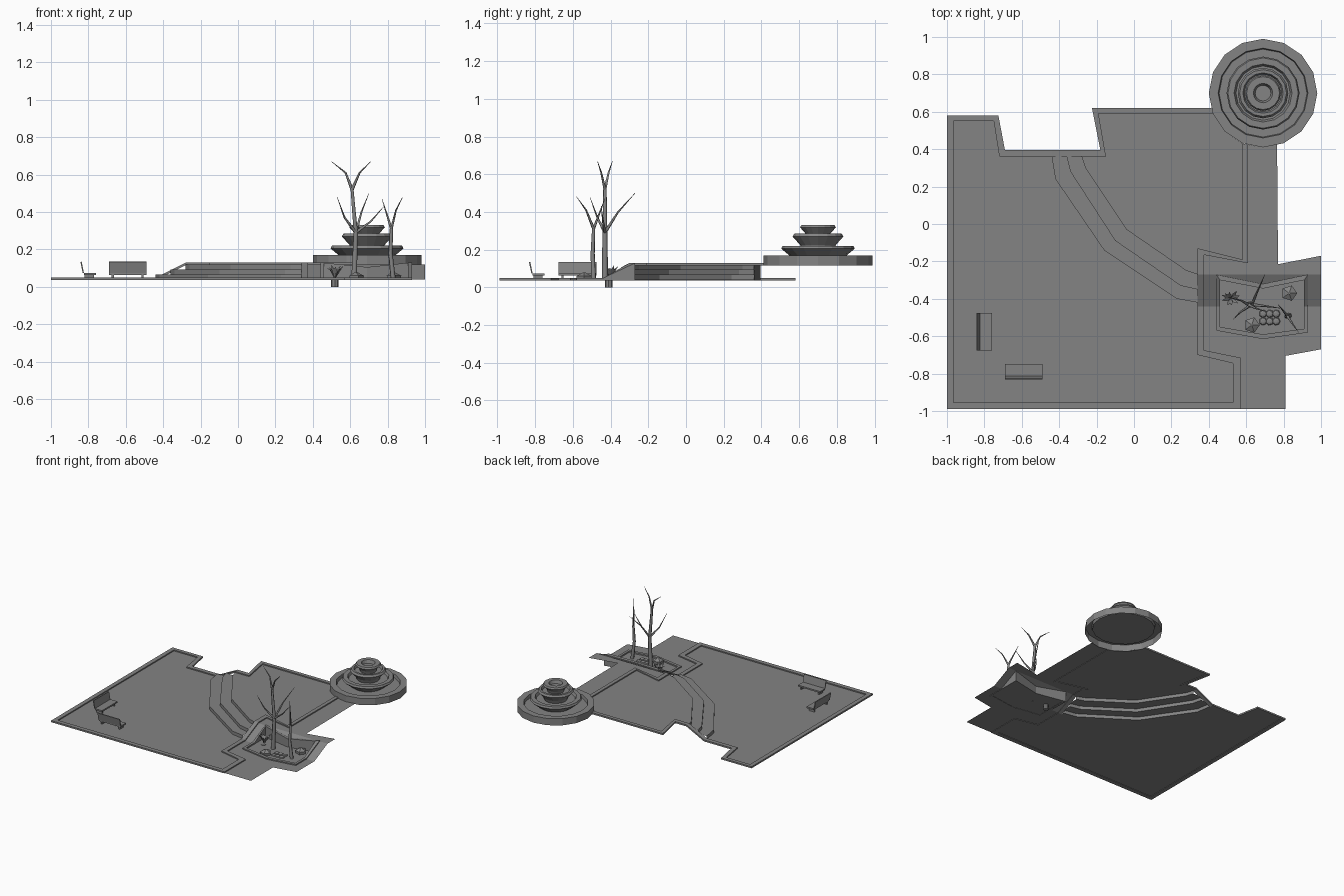
import bpy, bmesh, math, random
from mathutils import Vector, Matrix

if "Cube" in bpy.data.objects:
    bpy.data.objects.remove(bpy.data.objects["Cube"])
random.seed(4)
LOW, HIGH = 0.04, 0.12


def material(name, value):
    m = bpy.data.materials.new(name)
    m.use_nodes = True
    m.diffuse_color = (value, value, value, 1)
    m.node_tree.nodes["Principled BSDF"].inputs["Base Color"].default_value = m.diffuse_color
    return m


GREY = material("stone grey", 0.23)


def finish(name, bm, mat=GREY, fix=True):
    if fix:
        bmesh.ops.recalc_face_normals(bm, faces=bm.faces)
    mesh = bpy.data.meshes.new(name)
    bm.to_mesh(mesh)
    bm.free()
    mesh.materials.append(mat)
    ob = bpy.data.objects.new(name, mesh)
    bpy.context.collection.objects.link(ob)
    return ob


def level(y):
    # The side ground ramps from the lower to the upper terrace
    return LOW + (HIGH - LOW) * min(max((y + 0.44) / 0.17, 0), 1)


def sheet(name, pts, z):
    bm = bmesh.new()
    f = bm.faces.new([bm.verts.new((x, y, z)) for x, y in pts])
    f.normal_update()
    if f.normal.z < 0:
        f.normal_flip()
    finish(name, bm, fix=False)


def curb(name, inner, outer, heights, closed=False, bottom=None, rise=0.009):
    bm = bmesh.new()
    rows = []
    for a, b, z in zip(inner, outer, heights):
        low = z - 0.004 if bottom is None else bottom
        rows.append([bm.verts.new(p) for p in (
            (*a, low), (*a, z + rise), (*b, z + rise), (*b, low))])
    n = len(rows)
    for i in range(n if closed else n - 1):
        p, q = rows[i], rows[(i + 1) % n]
        for k in range(4):
            bm.faces.new((p[k], p[(k + 1) % 4], q[(k + 1) % 4], q[k]))
    if not closed:
        bm.faces.new(rows[0])
        bm.faces.new(rows[-1])
    finish(name, bm)


def box(bm, size, loc, tilt=0):
    m = Matrix.Translation(loc) @ Matrix.Rotation(tilt, 4, 'X') @ Matrix.Diagonal((*size, 1))
    bmesh.ops.create_cube(bm, size=1, matrix=m)


# Step edges, from the lowest riser to the highest
edges = [
    [(-.44, .36), (-.42, .24), (-.16, -.14), (.23, -.40), (.34, -.42)],
    [(-.36, .36), (-.34, .28), (-.10, -.09), (.25, -.33), (.34, -.35)],
    [(-.28, .36), (-.26, .30), (-.04, -.03), (.28, -.25), (.34, -.27)],
]
RISE = (HIGH - LOW) / 3

# Terraces
back_in = [(-.965, -.955), (-.965, .55), (-.75, .55), (-.72, .36), (-.44, .36),
           (-.28, .36), (-.15, .36), (-.19, .59), (.422, .59)]
back_out = [(-1, -.99), (-1, .58), (-.725, .58), (-.69, .395), (-.44, .395),
            (-.28, .395), (-.18, .395), (-.225, .62), (.416, .62)]
side_in = [(.58, .43), (.58, -.19), (.34, -.13), (.34, -.27), (.34, -.44),
           (.34, -.70), (.53, -.745), (.53, -.955), (-.965, -.955)]
side_out = [(.61, .425), (.61, -.21), (.375, -.165), (.375, -.27), (.375, -.44),
            (.375, -.675), (.57, -.715), (.57, -.99), (-1, -.99)]
sheet("lower_terrace", back_in[:4] + edges[0] + side_in[4:8], LOW)
sheet("upper_terrace", back_in[6:] + [(.485, .495)] + side_in[:3] + edges[2][::-1], HIGH)
curb("back_curb", back_in, back_out, [LOW] * 5 + [HIGH] * 4)
curb("side_curb", side_in, side_out, [HIGH] * 4 + [LOW] * 5)

# Steps
bm = bmesh.new()
for i, line in enumerate(edges):
    z = LOW + RISE * i
    for p, q in zip(line, line[1:]):
        bm.faces.new([bm.verts.new(v) for v in (
            (*p, z), (*q, z), (*q, z + RISE), (*p, z + RISE))][::-1])
    if i < 2:
        nxt = edges[i + 1]
        for k in range(len(line) - 1):
            f = bm.faces.new([bm.verts.new((*v, z + RISE)) for v in (
                line[k], line[k + 1], nxt[k + 1], nxt[k])])
            f.normal_update()
            if f.normal.z < 0:
                f.normal_flip()
finish("steps", bm, fix=False)

# Side ground with a hole for the planter
pit_out = [(.44, -.27), (.69, -.32), (.93, -.27), (.93, -.44), (.93, -.58),
           (.69, -.615), (.44, -.57), (.44, -.44)]
pit_in = [(.46, -.30), (.69, -.345), (.91, -.30), (.91, -.44), (.91, -.56),
          (.69, -.59), (.46, -.55), (.46, -.44)]
rim = [(.61, .425), (.69, .41), (.765, .425), (.77, -.215), (1, -.17), (1, -.67),
       (.81, -.705), (.81, -.99)] + side_out[7:4:-1] + side_out[2:0:-1]
bm = bmesh.new()
for loop in (rim, pit_out):
    vs = [bm.verts.new((x, y, 0)) for x, y in loop]
    for i, v in enumerate(vs):
        bm.edges.new((v, vs[i - 1]))
bmesh.ops.triangle_fill(bm, use_beauty=True, edges=bm.edges[:], normal=(0, 0, 1))
for y in (-.27, -.44):
    bmesh.ops.bisect_plane(bm, geom=bm.verts[:] + bm.edges[:] + bm.faces[:],
                           plane_co=(0, y, 0), plane_no=(0, 1, 0))
for f in bm.faces:
    f.normal_update()
    if f.normal.z < 0:
        f.normal_flip()
for v in bm.verts:
    v.co.z = level(v.co.y)
finish("side_ground", bm, fix=False)

# Planter
sheet("planter_soil", pit_out, 0.038)
curb("planter_wall", pit_in, pit_out, [level(y) for x, y in pit_out], True, 0.036)


# Fountain: lathed basin and three bowls, each (radius, height)
def lathe(name, profile, center, sides=16):
    bm = bmesh.new()
    rings = []
    for r, z in profile:
        rings.append([bm.verts.new((center[0] + r * math.cos(a), center[1] + r * math.sin(a), z))
                      for a in (2 * math.pi * i / sides for i in range(sides))])
    for p, q in zip(rings, rings[1:]):
        for i in range(sides):
            j = (i + 1) % sides
            bm.faces.new((p[i], p[j], q[j], q[i]))
    bm.faces.new(rings[-1])
    finish(name, bm, fix=False)


spot = (.69, .70)
lathe("fountain_basin", [(.29, .115), (.29, .17), (.24, .17), (.235, .145)], spot)
lathe("fountain_large_bowl", [(.12, .145), (.155, .172), (.195, .205), (.188, .22), (.155, .22), (.145, .20)], spot)
lathe("fountain_middle_bowl", [(.085, .20), (.095, .225), (.135, .27), (.125, .285), (.108, .285), (.10, .265)], spot)
lathe("fountain_small_bowl", [(.06, .265), (.068, .288), (.095, .318), (.088, .33), (.052, .33), (.042, .305)], spot)


# Benches: seat, tilted back and two legs
def bench(name, loc, turn):
    bm = bmesh.new()
    box(bm, (.20, .065, .012), (0, .008, .068))
    box(bm, (.20, .007, .062), (0, -.033, .104), .2)
    for x in (-.08, .08):
        box(bm, (.012, .05, .022), (x, .005, .051))
    bm.transform(Matrix.Translation((*loc, 0)) @ Matrix.Rotation(turn, 4, 'Z'))
    finish(name, bm)


bench("front_bench", (-.59, -.79), 0)
bench("side_bench", (-.80, -.575), -math.pi / 2)


# Trees: tapered tubes along each (point..., start radius, end radius) path
def tree(name, paths):
    cu = bpy.data.curves.new(name, 'CURVE')
    cu.dimensions, cu.bevel_depth, cu.bevel_resolution, cu.use_fill_caps = '3D', 1, 1, True
    for pts, r0, r1 in paths:
        sp = cu.splines.new('POLY')
        sp.points.add(len(pts) - 1)
        for i, p in enumerate(pts):
            sp.points[i].co = (*p, 1)
            sp.points[i].radius = r0 + (r1 - r0) * i / (len(pts) - 1)
    tmp = bpy.data.objects.new(name, cu)
    bpy.context.collection.objects.link(tmp)
    bm = bmesh.new()
    bm.from_mesh(tmp.evaluated_get(bpy.context.evaluated_depsgraph_get()).to_mesh())
    bpy.data.objects.remove(tmp)
    finish(name, bm, fix=False)


fork, top = (.63, -.43, .29), (.61, -.43, .52)
tree("tall_tree", [
    ([(.62, -.43, .038), (.625, -.43, .16), fork, (.62, -.43, .40), top], .017, .009),
    ([top, (.575, -.41, .61), (.50, -.39, .67)], .009, .001),
    ([top, (.65, -.45, .61), (.71, -.47, .67)], .009, .001),
    ([fork, (.66, -.36, .40), (.70, -.27, .50)], .009, .001),
    ([fork, (.57, -.47, .37), (.53, -.51, .48)], .009, .001),
    ([fork, (.71, -.44, .35), (.78, -.45, .43)], .009, .001),
])
fork = (.82, -.49, .31)
tree("short_tree", [
    ([(.83, -.49, .038), (.815, -.495, .18), fork], .014, .009),
    ([fork, (.795, -.46, .39), (.77, -.43, .47)], .008, .001),
    ([fork, (.845, -.53, .41), (.88, -.58, .48)], .008, .001),
])

# Leafy plant: stem and folded leaves
bm = bmesh.new()
bmesh.ops.create_cone(bm, cap_ends=True, segments=8, radius1=.02, radius2=.02, depth=.042,
                      matrix=Matrix.Translation((.518, -.41, .021)))
for i in range(10):
    a = i * 2.4
    d, s = Vector((math.cos(a), math.sin(a), 0)), Vector((-math.sin(a), math.cos(a), 0))
    base, reach = Vector((.518, -.40, .04)), .035 + .02 * random.random()
    mid = base + d * reach * .5 + Vector((0, 0, .05))
    tip = base + d * reach + Vector((0, 0, .06 + .02 * random.random()))
    vs = [bm.verts.new(p) for p in (base, mid + s * .009, tip, mid - s * .009)]
    bm.faces.new(vs)
finish("leafy_plant", bm, fix=False)

# Faceted shrubs and flat stones
for name, x, y in (("back_shrub", .83, -.37), ("front_shrub", .63, -.54)):
    lathe(name, [(.04, .038), (.043, .06), (.004, .08)], (x, y), 5)
for i in range(6):
    lathe("flat_stone", [(.022, .038), (.018, .045), (.008, .048)],
          (.69 + .035 * (i % 3), -.52 + .04 * (i // 3)), 7)
